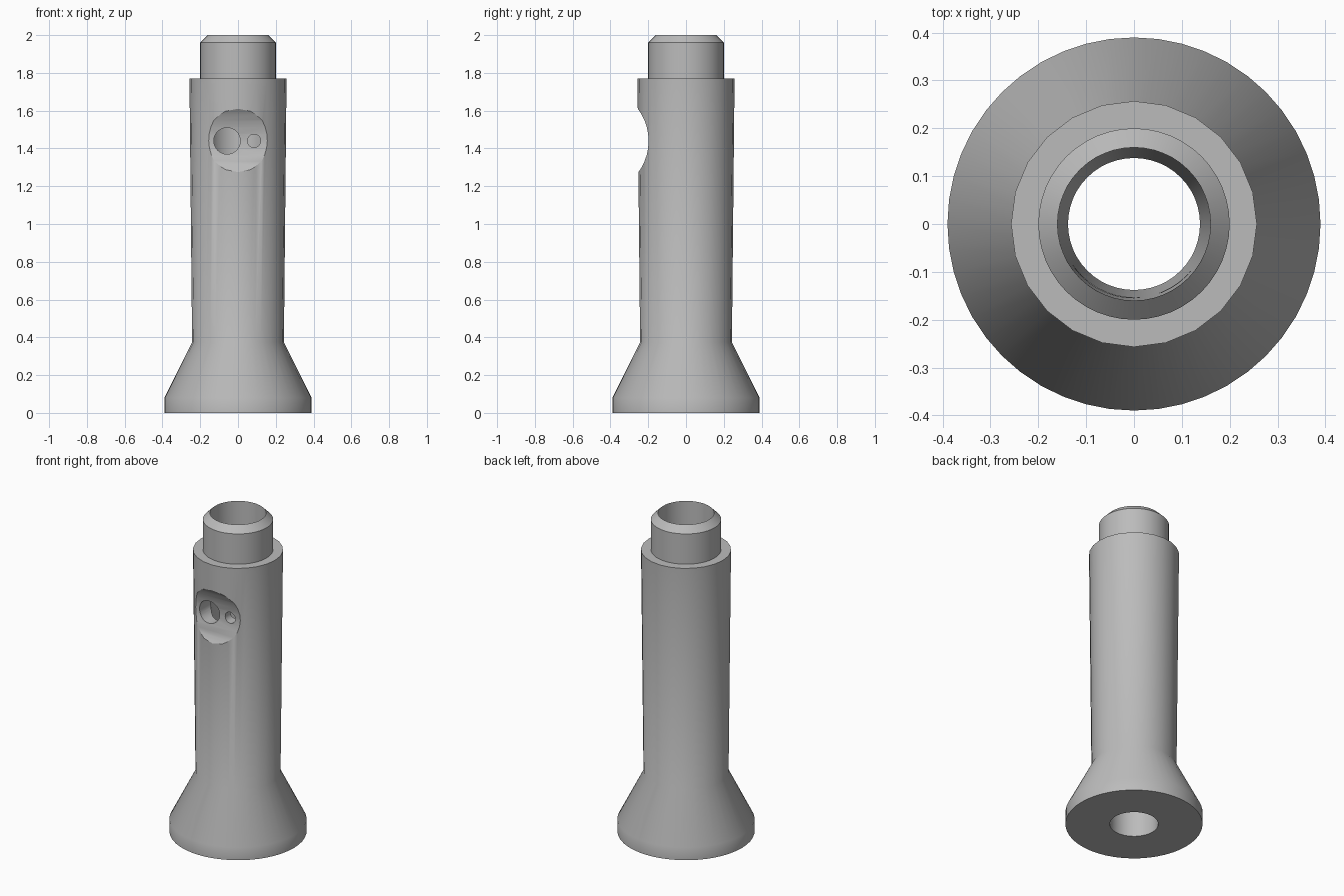
import bpy
import bmesh
from math import cos, sin, pi, radians

cube = bpy.data.objects.get("Cube")
if cube:
    bpy.data.objects.remove(cube, do_unlink=True)

SEGS = 48

grey = bpy.data.materials.new("plain grey")
grey.use_nodes = True
colour = (0.5, 0.5, 0.5, 1)
grey.diffuse_color = colour
grey.node_tree.nodes["Principled BSDF"].inputs["Base Color"].default_value = colour


def lathe(name, profile):
    """Closed tube from (radius, height, faceted) rings."""
    bm = bmesh.new()
    rings = []
    for radius, z, faceted in profile:
        ring = []
        for i in range(SEGS):
            # Faceted rings have half as many corners
            r = radius * cos(2 * pi / SEGS) if faceted and i % 2 else radius
            a = 2 * pi * i / SEGS
            ring.append(bm.verts.new((r * cos(a), r * sin(a), z)))
        rings.append(ring)
    for k, ring in enumerate(rings):
        above = rings[(k + 1) % len(rings)]
        for i in range(SEGS):
            j = (i + 1) % SEGS
            bm.faces.new((ring[i], ring[j], above[j], above[i]))
    bmesh.ops.recalc_face_normals(bm, faces=bm.faces)
    mesh = bpy.data.meshes.new(name)
    bm.to_mesh(mesh)
    bm.free()
    mesh.materials.append(grey)
    obj = bpy.data.objects.new(name, mesh)
    bpy.context.collection.objects.link(obj)
    return obj


def cut(target, radius, depth, location, rotation, sides):
    """Subtract a cylinder from the target."""
    bpy.ops.mesh.primitive_cylinder_add(
        vertices=sides, radius=radius, depth=depth, location=location, rotation=rotation)
    cutter = bpy.context.object
    cutter.name = "cutter"
    cutter.hide_render = True
    cutter.data.materials.append(grey)
    mod = target.modifiers.new("cut", 'BOOLEAN')
    mod.operation = 'DIFFERENCE'
    mod.solver = 'EXACT'
    mod.object = cutter
    bpy.context.view_layer.objects.active = target
    bpy.ops.object.modifier_apply(modifier=mod.name)
    bpy.data.objects.remove(cutter, do_unlink=True)


# Flared foot, shaft, stepped neck and tapered bore in one turned part
handle = lathe("hollow_handle", [
    (0.138, 0, False),
    (0.39, 0, False),
    (0.39, 0.08, False),
    (0.243, 0.375, True),
    (0.257, 1.77, True),
    (0.2, 1.77, False),
    (0.2, 1.96, False),
    (0.16, 2.0, False),
])

# Thumb hollow scooped across the front
cut(handle, 0.282, 1.0, (0, -0.48, 1.44), (0, pi / 2, 0), 48)

# Two holes through the front wall into the bore
for x, radius in ((-0.058, 0.07), (0.085, 0.035)):
    cut(handle, radius, 0.4, (x, -0.22, 1.44), (pi / 2, 0, 0), 32)

bpy.ops.object.select_all(action='DESELECT')
handle.select_set(True)
bpy.context.view_layer.objects.active = handle
bpy.ops.object.shade_smooth_by_angle(angle=radians(30))
